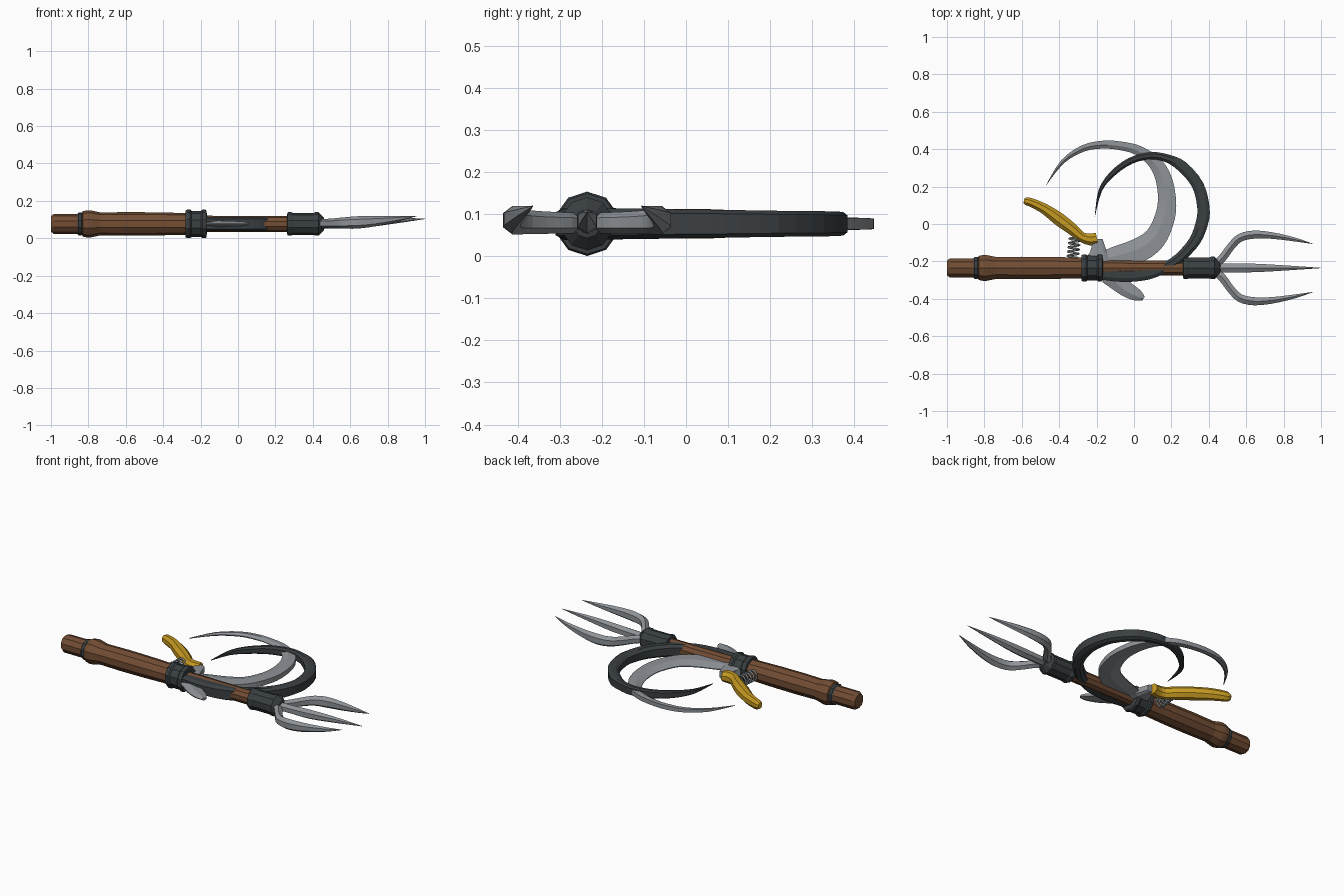
import bpy, bmesh, math
from mathutils import Vector

AXIS_Y, AXIS_Z = -0.235, 0.077   # centre line of the pole


def material(name, rgb):
    m = bpy.data.materials.new(name)
    m.diffuse_color = (*rgb, 1)
    return m


WOOD = material("brown wood", (0.17, 0.075, 0.034))
DARK = material("dark iron", (0.042, 0.05, 0.055))
STEEL = material("light steel", (0.27, 0.29, 0.31))
YELLOW = material("yellow grip", (0.56, 0.32, 0.015))


def skin(name, rings, mat):
    """Joins a row of equal rings with quads and closes both ends."""
    bm = bmesh.new()
    vr = [[bm.verts.new(p) for p in r] for r in rings]
    n = len(vr[0])
    for a, b in zip(vr, vr[1:]):
        for i in range(n):
            j = (i + 1) % n
            bm.faces.new((a[i], a[j], b[j], b[i]))
    bm.faces.new(vr[0])
    bm.faces.new(vr[-1][::-1])
    bmesh.ops.recalc_face_normals(bm, faces=bm.faces)
    me = bpy.data.meshes.new(name)
    bm.to_mesh(me)
    bm.free()
    me.materials.append(mat)
    ob = bpy.data.objects.new(name, me)
    bpy.context.collection.objects.link(ob)
    return ob


def lathe(name, profile, mat, sides=10):
    """Turns (x, radius) points about the pole axis."""
    rings = []
    for x, r in profile:
        ring = []
        for k in range(sides):
            a = math.pi / 2 + math.tau * k / sides
            ring.append((x, AXIS_Y + r * math.cos(a), AXIS_Z + r * math.sin(a)))
        rings.append(ring)
    return skin(name, rings, mat)


def spline(rows, steps):
    """Smooth interpolation through rows of numbers."""
    out = []
    for i in range(len(rows) - 1):
        p0, p1 = rows[max(i - 1, 0)], rows[i]
        p2, p3 = rows[i + 1], rows[min(i + 2, len(rows) - 1)]
        for s in range(steps):
            t = s / steps
            out.append([0.5 * (2 * b + (c - a) * t + (2 * a - 5 * b + 4 * c - d) * t * t
                               + (3 * b - a - 3 * c + d) * t ** 3)
                        for a, b, c, d in zip(p0, p1, p2, p3)])
    out.append(list(rows[-1]))
    return out


def blade(name, rows, section, mat, steps=3):
    """Rows are outer x, y, inner x, y, half thickness; section is (across, thickness)."""
    loop = [(u, v) for u, v in section] + [(u, -v) for u, v in reversed(section)]
    rings = []
    for xo, yo, xi, yi, h in spline(rows, steps):
        rings.append([(xo + (xi - xo) * u, yo + (yi - yo) * u, AXIS_Z + h * v)
                      for u, v in loop])
    return skin(name, rings, mat)


def sweep(name, rows, mat, sides=6, steps=3, turn=0.0):
    """Rows are x, y, z, half width, half height; rings stand across the path."""
    pts = spline(rows, steps)
    rings = []
    for i, (x, y, z, w, h) in enumerate(pts):
        a, b = pts[max(i - 1, 0)], pts[min(i + 1, len(pts) - 1)]
        t = Vector((b[0] - a[0], b[1] - a[1])).normalized()
        ring = []
        for k in range(sides):
            ang = turn + math.tau * k / sides
            c, s = math.cos(ang), math.sin(ang)
            ring.append((x - t.y * w * c, y + t.x * w * c, z + h * s))
        rings.append(ring)
    return skin(name, rings, mat)


# Wooden pole with stepped butt and swelling
lathe("pole", [(-1.0, 0.042), (-0.985, 0.053), (-0.86, 0.053), (-0.855, 0.056),
               (-0.835, 0.056), (-0.83, 0.068), (-0.805, 0.073), (-0.785, 0.072),
               (-0.735, 0.061), (-0.6, 0.063), (-0.45, 0.062), (-0.27, 0.058),
               (-0.2, 0.056), (-0.18, 0.044), (0.05, 0.042), (0.3, 0.042)], WOOD)
lathe("butt_ring", [(-0.858, 0.054), (-0.852, 0.061), (-0.836, 0.061), (-0.83, 0.054)], DARK)

# Iron collars
lathe("middle_collar", [(-0.282, 0.058), (-0.28, 0.072), (-0.272, 0.0765), (-0.256, 0.0765),
                        (-0.248, 0.07), (-0.198, 0.07), (-0.19, 0.0765), (-0.176, 0.0765),
                        (-0.168, 0.072), (-0.166, 0.04)], DARK)
lathe("front_socket", [(0.262, 0.04), (0.264, 0.06), (0.27, 0.063), (0.285, 0.063),
                       (0.292, 0.059), (0.405, 0.059), (0.412, 0.063), (0.43, 0.063),
                       (0.46, 0.034), (0.462, 0.02)], DARK)

# Three-pronged fork
sweep("centre_prong", [(0.43, AXIS_Y, 0.078, 0.026, 0.026), (0.52, AXIS_Y, 0.079, 0.027, 0.026),
                       (0.65, AXIS_Y, 0.083, 0.026, 0.028), (0.82, AXIS_Y, 0.094, 0.015, 0.018),
                       (1.0, AXIS_Y, 0.104, 0.001, 0.001)], STEEL, turn=math.pi / 6)
for side, label in ((1, "back"), (-1, "front")):
    path = [(0.42, 0.01, 0.078, 0.024, 0.024), (0.47, 0.05, 0.079, 0.025, 0.025),
            (0.515, 0.11, 0.08, 0.024, 0.027), (0.565, 0.16, 0.082, 0.025, 0.03),
            (0.64, 0.178, 0.085, 0.025, 0.033), (0.74, 0.173, 0.092, 0.02, 0.027),
            (0.86, 0.152, 0.105, 0.012, 0.014), (0.955, 0.129, 0.119, 0.001, 0.001)]
    sweep(label + "_prong", [(x, AXIS_Y + side * d, z, w, h) for x, d, z, w, h in path],
          STEEL, turn=math.pi / 6)

# Fixed dark hook: an arm along the pole that runs out into a ring-shaped claw
blade("dark_hook", [(-0.19, -0.295, -0.19, -0.22, 0.037), (-0.06, -0.31, -0.06, -0.23, 0.038),
                    (0.08, -0.297, 0.06, -0.225, 0.038), (0.19, -0.25, 0.15, -0.207, 0.038),
                    (0.275, -0.19, 0.22, -0.165, 0.037), (0.355, -0.1, 0.295, -0.08, 0.036),
                    (0.396, 0.0, 0.33, 0.01, 0.034), (0.404, 0.09, 0.338, 0.09, 0.033),
                    (0.37, 0.22, 0.31, 0.2, 0.031), (0.28, 0.328, 0.235, 0.287, 0.03),
                    (0.19, 0.37, 0.17, 0.33, 0.029), (0.09, 0.384, 0.09, 0.346, 0.027),
                    (-0.03, 0.352, -0.01, 0.322, 0.024), (-0.13, 0.275, -0.105, 0.257, 0.02),
                    (-0.19, 0.18, -0.172, 0.175, 0.013), (-0.21, 0.04, -0.209, 0.04, 0.002)],
      [(0, 0.72), (0.25, 1), (0.7, 1), (1, 0.6)], DARK)

# Moving light hook with broad base
blade("light_hook", [(-0.2, -0.23, -0.2, -0.16, 0.017), (-0.08, -0.23, -0.12, -0.125, 0.017),
                     (0.06, -0.195, -0.01, -0.085, 0.017), (0.155, -0.12, 0.07, -0.035, 0.017),
                     (0.208, -0.01, 0.113, 0.05, 0.017), (0.226, 0.1, 0.128, 0.13, 0.016),
                     (0.205, 0.24, 0.117, 0.23, 0.016), (0.145, 0.345, 0.08, 0.31, 0.015),
                     (0.04, 0.415, 0.01, 0.37, 0.015), (-0.07, 0.441, -0.08, 0.396, 0.014),
                     (-0.17, 0.445, -0.17, 0.403, 0.014), (-0.28, 0.42, -0.265, 0.388, 0.012),
                     (-0.39, 0.34, -0.375, 0.325, 0.009), (-0.472, 0.205, -0.471, 0.205, 0.002)],
      [(0, 0.9), (0.55, 1), (1, 0.15)], STEEL)

# Tail of the moving hook below the pole
blade("hook_tail", [(-0.17, -0.31, -0.12, -0.22, 0.018), (-0.12, -0.345, -0.06, -0.275, 0.017),
                    (-0.06, -0.385, -0.01, -0.32, 0.015), (0.0, -0.408, 0.035, -0.355, 0.013),
                    (0.045, -0.41, 0.057, -0.388, 0.008)],
      [(0, 0.2), (0.4, 1), (1, 0.6)], STEEL)

# Link between moving hook and lever
blade("lever_link", [(-0.27, -0.2, -0.13, -0.2, 0.024), (-0.235, -0.15, -0.142, -0.16, 0.024),
                     (-0.215, -0.08, -0.168, -0.08, 0.022)],
      [(0, 0.7), (0.2, 1), (0.8, 1), (1, 0.7)], STEEL, steps=1)

# Yellow hand lever
sweep("lever_grip", [(-0.198, -0.078, AXIS_Z, 0.035, 0.032), (-0.235, -0.083, AXIS_Z, 0.034, 0.036),
                     (-0.28, -0.07, AXIS_Z, 0.029, 0.036), (-0.33, -0.028, AXIS_Z, 0.034, 0.038),
                     (-0.4, 0.025, AXIS_Z, 0.038, 0.038), (-0.48, 0.082, AXIS_Z, 0.03, 0.036),
                     (-0.55, 0.115, AXIS_Z, 0.025, 0.032), (-0.575, 0.122, AXIS_Z, 0.023, 0.027),
                     (-0.588, 0.126, AXIS_Z, 0.014, 0.016)],
      YELLOW, sides=8, steps=2, turn=math.pi / 8)

# Coil spring between pole and lever
TURNS, PER = 5, 14
coil = bpy.data.curves.new("spring_wire", 'CURVE')
coil.dimensions = '3D'
coil.bevel_depth = 0.0055
coil.bevel_resolution = 1
coil.use_fill_caps = True
line = coil.splines.new('POLY')
line.points.add(TURNS * PER)
for i, p in enumerate(line.points):
    a, t = math.tau * i / PER, i / (TURNS * PER)
    p.co = (-0.328 + 0.012 * t + 0.029 * math.cos(a), -0.182 + 0.115 * t,
            AXIS_Z + 0.029 * math.sin(a), 1)
coil.materials.append(STEEL)
tmp = bpy.data.objects.new("spring_path", coil)
mesh = bpy.data.meshes.new_from_object(tmp)
bpy.data.objects.remove(tmp)
bpy.context.collection.objects.link(bpy.data.objects.new("spring", mesh))
